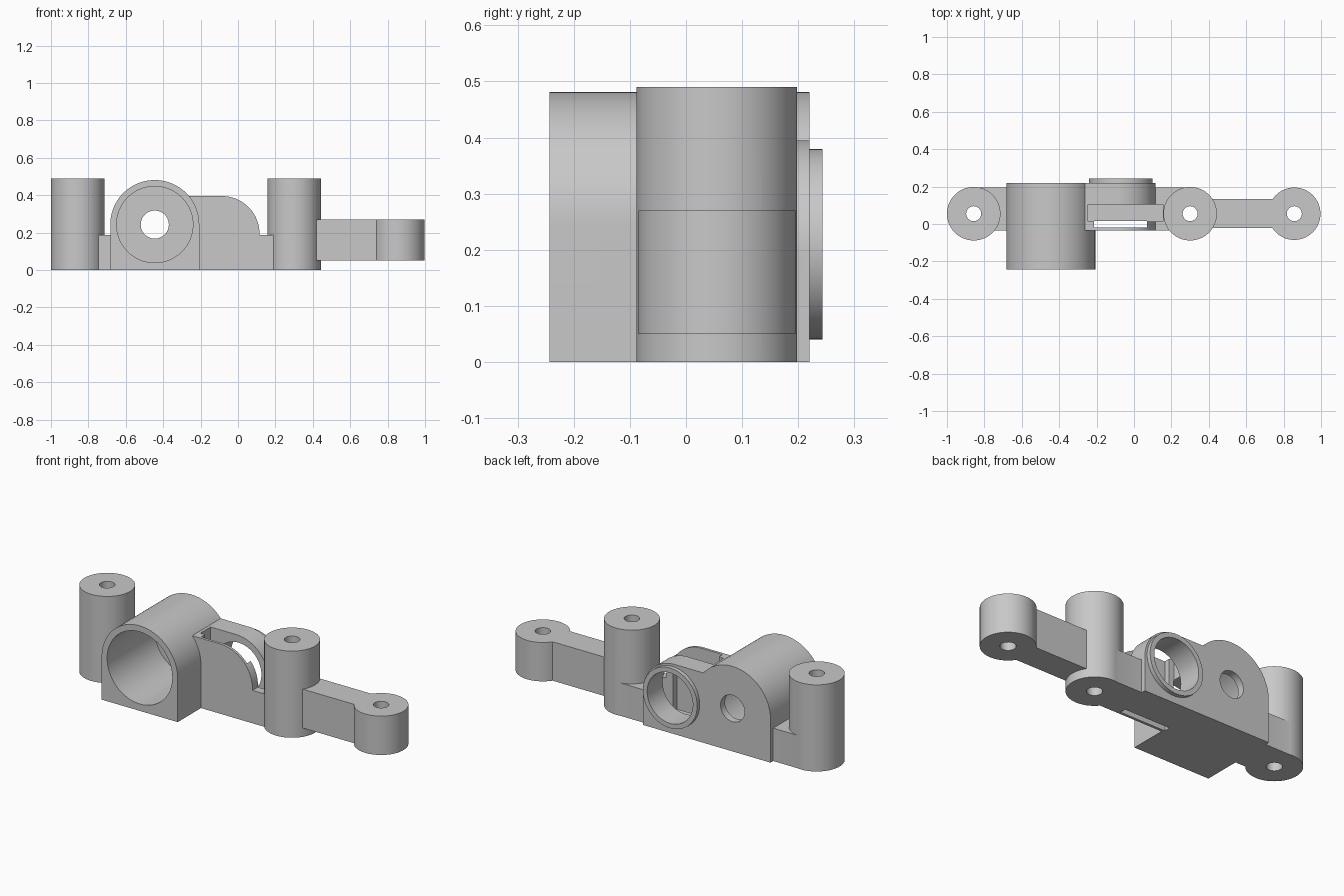
import bpy
import bmesh
from math import sin, cos, pi
from mathutils import Matrix

cube = bpy.data.objects.get("Cube")
if cube:
    bpy.data.objects.remove(cube)

grey = bpy.data.materials.new("plain_grey")
grey.use_nodes = True
grey.diffuse_color = (0.58, 0.58, 0.58, 1)
grey.node_tree.nodes["Principled BSDF"].inputs["Base Color"].default_value = grey.diffuse_color

POST_Y = 0.055
MOTOR_X, MOTOR_Z = -0.445, 0.243
LENS_X, LENS_Z = -0.07, 0.21


def make(name, bm):
    bmesh.ops.recalc_face_normals(bm, faces=bm.faces)
    mesh = bpy.data.meshes.new(name)
    bm.to_mesh(mesh)
    bm.free()
    mesh.materials.append(grey)
    ob = bpy.data.objects.new(name, mesh)
    bpy.context.collection.objects.link(ob)
    return ob


def box(name, x, y, z):
    bm = bmesh.new()
    bmesh.ops.create_cube(bm, size=1)
    for v in bm.verts:
        v.co = [lo + (c + 0.5) * (hi - lo) for c, (lo, hi) in zip(v.co, (x, y, z))]
    return make(name, bm)


def cylinder(name, r, x, other, span, axis="Z"):
    """Round bar; span runs along the axis, other is y (axis Z) or z (axis Y)."""
    lo, hi = span
    bm = bmesh.new()
    bmesh.ops.create_cone(bm, cap_ends=True, segments=96, radius1=r, radius2=r, depth=hi - lo)
    mid = (lo + hi) / 2
    if axis == "Y":
        bm.transform(Matrix.Rotation(pi / 2, 4, "X"))
    bm.transform(Matrix.Translation((x, mid, other) if axis == "Y" else (x, other, mid)))
    return make(name, bm)


def prism(name, outline, y0, y1):
    """Extrude an x-z outline along y."""
    bm = bmesh.new()
    face = bm.faces.new([bm.verts.new((x, y0, z)) for x, z in outline])
    new = bmesh.ops.extrude_face_region(bm, geom=[face])["geom"]
    verts = [g for g in new if isinstance(g, bmesh.types.BMVert)]
    bmesh.ops.translate(bm, verts=verts, vec=(0, y1 - y0, 0))
    return make(name, bm)


def arc(cx, cz, r, a0, a1, n):
    angles = [a0 + (a1 - a0) * i / n for i in range(n + 1)]
    return [(cx + r * cos(a), cz + r * sin(a)) for a in angles]


def boolean(target, tool, operation):
    mod = target.modifiers.new(tool.name, "BOOLEAN")
    mod.operation = operation
    mod.solver = "EXACT"
    mod.object = tool
    bpy.ops.object.select_all(action="DESELECT")
    bpy.context.view_layer.objects.active = target
    target.select_set(True)
    bpy.ops.object.modifier_apply(modifier=mod.name)
    bpy.data.objects.remove(tool)


# Low bar tying the two tall posts together
bracket = box("motor_bracket", (-0.857, 0.3), (-0.035, 0.196), (0, 0.186))

# Arched motor housing and the sensor block with its rounded shoulder
arch = arc(MOTOR_X, MOTOR_Z, 0.238, 0, pi, 48) + [(MOTOR_X - 0.238, 0), (MOTOR_X + 0.238, 0)]
shoulder = arc(-0.085, 0.195, 0.2, 0, pi / 2, 24) + [(MOTOR_X, 0.395), (MOTOR_X, 0), (0.115, 0)]

solids = [
    prism("motor_housing", arch, -0.243, 0.22),
    prism("sensor_block", shoulder, -0.035, 0.22),
    cylinder("lens_collar", 0.17, LENS_X, LENS_Z, (0.18, 0.243), "Y"),
    cylinder("outer_post", 0.143, -0.857, POST_Y, (0, 0.49)),
    cylinder("middle_post", 0.143, 0.3, POST_Y, (0, 0.49)),
    box("arm", (0.3, 0.857), (-0.022, 0.134), (0.05, 0.27)),
    cylinder("arm_end", 0.14, 0.857, POST_Y, (0.05, 0.27)),
]
for part in solids:
    boolean(bracket, part, "UNION")

# Screw holes, motor pocket, shaft hole, lens bore and board slots
cutters = [cylinder("screw_hole", 0.04, x, POST_Y, (-0.1, 0.6)) for x in (-0.857, 0.3, 0.857)]
cutters += [
    cylinder("motor_pocket", 0.204, MOTOR_X, MOTOR_Z, (-0.3, 0.18), "Y"),
    cylinder("shaft_hole", 0.075, MOTOR_X, MOTOR_Z, (0, 0.3), "Y"),
    cylinder("lens_bore", 0.143, LENS_X, LENS_Z, (0.06, 0.3), "Y"),
    box("board_slot", (-0.245, 0.155), (0.014, 0.105), (0.03, 0.6)),
    box("through_slit", (-0.215, 0.07), (-0.02, 0.015), (-0.1, 0.6)),
]
for tool in cutters:
    boolean(bracket, tool, "DIFFERENCE")

bpy.ops.object.shade_smooth_by_angle(angle=pi / 6)
